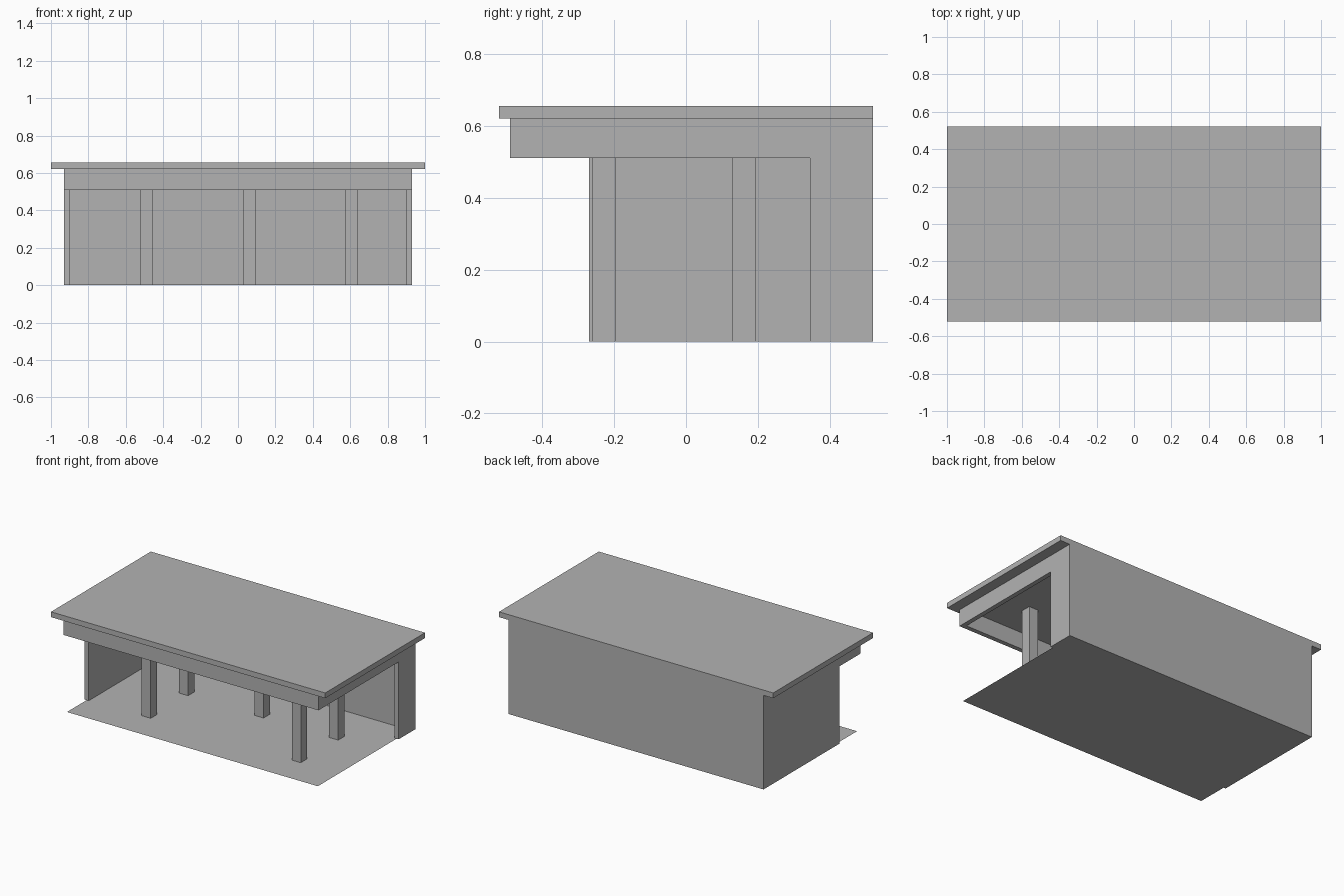
import bpy
import bmesh

if "Cube" in bpy.data.objects:
    bpy.data.objects.remove(bpy.data.objects["Cube"], do_unlink=True)

# One plain grey for the whole building
grey = bpy.data.materials.new("plain grey")
grey.use_nodes = True
colour = (0.45, 0.45, 0.45, 1)
grey.diffuse_color = colour
for node in grey.node_tree.nodes:
    if node.type == "BSDF_PRINCIPLED":
        node.inputs["Base Color"].default_value = colour

# Shared dimensions
HALF_X, FRONT, BACK = 0.93, -0.49, 0.52
WALL = 0.03
BEAM_Z, CEILING, TOP = 0.51, 0.62, 0.655


def prism(name, outline, offset):
    """Extrude a flat outline by an offset; a zero offset leaves a sheet."""
    bm = bmesh.new()
    face = bm.faces.new([bm.verts.new(p) for p in outline])
    if any(offset):
        made = bmesh.ops.extrude_face_region(bm, geom=[face], use_keep_orig=True)
        verts = [v for v in made["geom"] if isinstance(v, bmesh.types.BMVert)]
        bmesh.ops.translate(bm, verts=verts, vec=offset)
        bmesh.ops.recalc_face_normals(bm, faces=bm.faces)
    mesh = bpy.data.meshes.new(name)
    bm.to_mesh(mesh)
    bm.free()
    mesh.materials.append(grey)
    obj = bpy.data.objects.new(name, mesh)
    bpy.context.collection.objects.link(obj)
    return obj


def box(name, x0, x1, y0, y1, z0, z1):
    outline = [(x0, y0, z0), (x1, y0, z0), (x1, y1, z0), (x0, y1, z0)]
    return prism(name, outline, (0, 0, z1 - z0))


def side_wall(name, x, wall_front):
    """Wall with an overhead beam that reaches forward over the open bay."""
    profile = [(wall_front, 0), (BACK, 0), (BACK, CEILING),
               (FRONT, CEILING), (FRONT, BEAM_Z), (wall_front, BEAM_Z)]
    return prism(name, [(x, y, z) for y, z in profile], (WALL, 0, 0))


# Floor sheet and overhanging roof
box("floor", -0.915, 0.915, -0.475, 0.505, 0, 0)
box("roof_slab", -1, 1, -0.52, BACK, CEILING, TOP)

# Walls and front beam
inner = HALF_X - WALL
side_wall("long_side_wall", -HALF_X, -0.27)
side_wall("short_side_wall", inner, 0.345)
box("back_wall", -inner, inner, BACK - WALL, BACK, 0, CEILING)
box("front_beam", -inner, inner, FRONT, FRONT + WALL, BEAM_Z, CEILING)

# Square columns: two in the front row, three in the back row
SIZE = 0.066
rows = {"front": (-0.261, (-0.52, 0.575)), "back": (0.129, (-0.52, 0.03, 0.575))}
for row, (y, starts) in rows.items():
    for i, x in enumerate(starts, 1):
        box(f"{row}_column_{i}", x, x + SIZE, y, y + SIZE, 0, CEILING)
